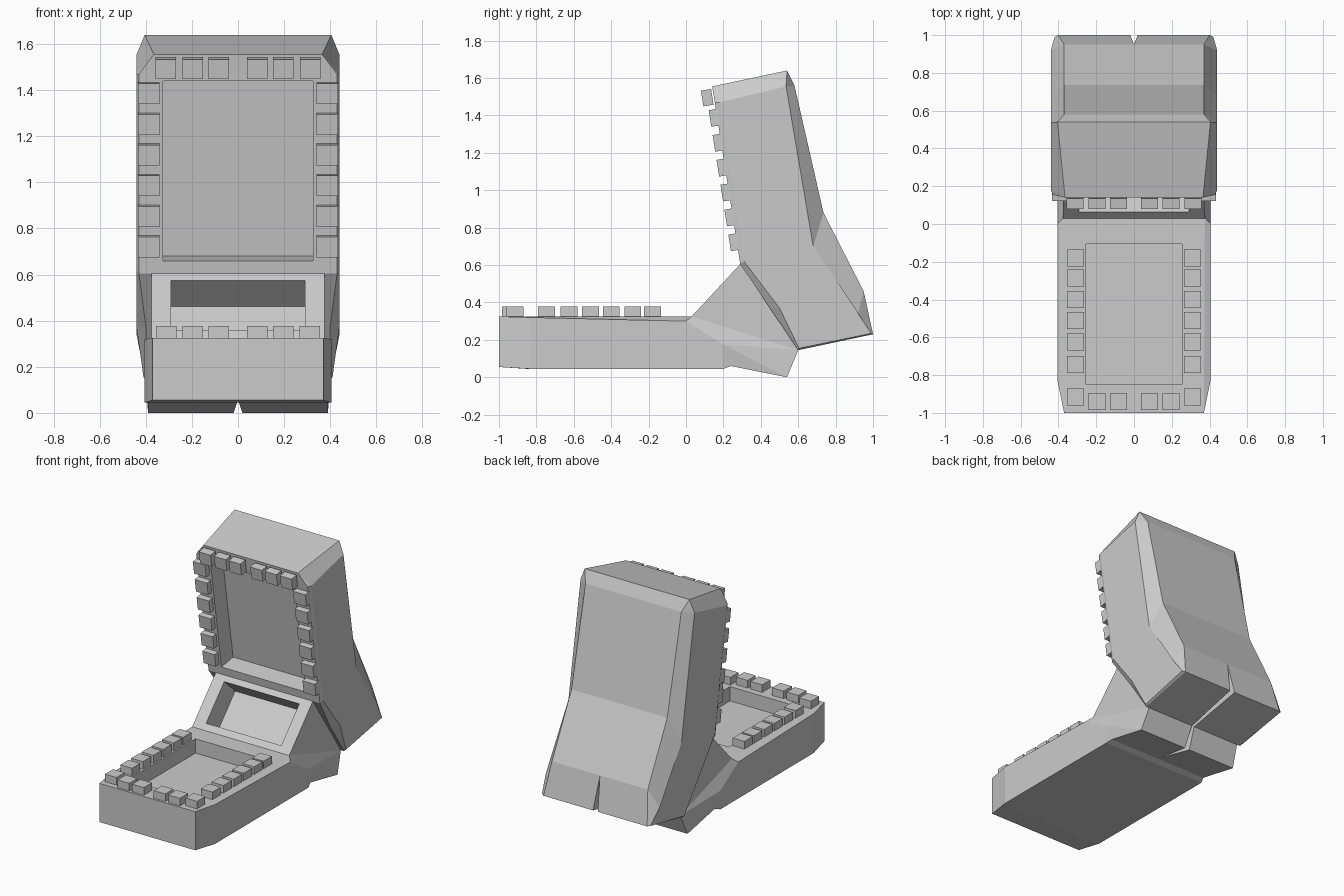
import bpy, bmesh, math
from mathutils import Matrix, Vector

if "Cube" in bpy.data.objects:
    bpy.data.objects.remove(bpy.data.objects["Cube"])


def finish(name, bm):
    bmesh.ops.recalc_face_normals(bm, faces=bm.faces)
    me = bpy.data.meshes.new(name)
    bm.to_mesh(me)
    bm.free()
    ob = bpy.data.objects.new(name, me)
    bpy.context.collection.objects.link(ob)
    return ob


def shell(name, rim, side=None):
    """Mirrored body: rim profile (x, y, z) across the middle, chamfered to a side profile."""
    bm = bmesh.new()
    cache = {}

    def face(pts):
        vs = []
        for p in pts:
            p = tuple(p)
            if p not in cache:
                cache[p] = bm.verts.new(p)
            if cache[p] not in vs:
                vs.append(cache[p])
        if len(vs) > 2:
            bm.faces.new(vs)

    def flip(p):
        return (-p[0], p[1], p[2])

    n = len(rim)
    for i in range(n):
        a, b = rim[i], rim[(i + 1) % n]
        face([a, b, flip(b), flip(a)])
        if side:
            c, d = side[i], side[(i + 1) % n]
            face([a, b, d, c])
            face([flip(p) for p in (a, b, d, c)])
    cap = side or rim
    face(cap)
    face([flip(p) for p in cap])
    return finish(name, bm)


def boxes(name, items):
    """Items are (centre, size, tilt about x)."""
    bm = bmesh.new()
    for c, s, tilt in items:
        m = Matrix.Translation(c) @ Matrix.Rotation(tilt, 4, 'X') @ Matrix.Diagonal((*s, 1))
        bmesh.ops.create_cube(bm, size=1, matrix=m)
    return finish(name, bm)


def combine(ob, tool, op='DIFFERENCE', keep=False):
    mod = ob.modifiers.new("cut", 'BOOLEAN')
    mod.operation, mod.object, mod.solver = op, tool, 'EXACT'
    bpy.context.view_layer.objects.active = ob
    bpy.ops.object.modifier_apply(modifier=mod.name)
    if not keep:
        bpy.data.objects.remove(tool)


# Lid
lid = shell("lid",
            [(.43, .29, .605), (.43, .154, 1.47), (.365, .14, 1.555), (.405, .54, 1.64),
             (.37, .58, 1.56), (.37, .735, .88), (.37, .95, .46), (.40, 1, .23),
             (.40, .6, .145), (.40, .445, .375)],
            [(.44, .31, .62), (.44, .18, 1.47), (.44, .18, 1.47), (.44, .535, 1.555),
             (.44, .535, 1.555), (.44, .68, .70), (.44, .92, .34), (.42, .99, .235),
             (.41, .605, .155), (.44, .5, .37)])

# Base with its tapered rear, plus the sloping neck
K, G, H = (.405, .2, .175), (.405, .2, .045), (.405, -.83, .045)
base = shell("base",
             [(.37, -1, .325), (.375, .03, .325), (.375, .6, .145), (.39, .54, 0),
              (.39, .24, .06), (.39, .2, .045), (.37, -.85, .045), (.37, -1, .055)],
             [(.405, -.83, .32), (.405, 0, .3), K, K, G, G, H, H])
neck = shell("neck", [(.375, .03, .325), (.375, .29, .605), (.375, .6, .145), (.375, .4, .12)])
combine(base, neck, 'UNION')

# Recesses
tilt = math.atan2(.15, .95)


def lid_y(z):
    return .29 - (z - .605) * .15 / .95


combine(lid, boxes("screen_cutter", [((0, lid_y(1.05), 1.05), (.65, .26, .79), tilt)]))
combine(base, boxes("tray_cutter", [((0, -.4775, .325), (.51, .745, .2), 0)]))
combine(base, boxes("window_cutter", [((0, .162, .4675), (.58, .33, .293), -math.atan2(.26, .28))]))

# V groove at the rear underside
bm = bmesh.new()
for p in [(0, .25, .055), (0, .953, .46), (.02, .55, -.01), (-.02, .55, -.01),
          (.02, 1.01, .22), (-.02, 1.01, .22)]:
    bm.verts.new(p)
bmesh.ops.convex_hull(bm, input=bm.verts)
groove = finish("groove_cutter", bm)
combine(base, groove, keep=True)
combine(lid, groove)

# Upper teeth: two side columns and a top row
teeth = []
for s in (-1, 1):
    for i in range(6):
        z = 1.388 - i * .133
        teeth.append(((s * .387, lid_y(z) - .011, z), (.094, .055, .09), tilt))
    for x in (.083, .196, .313):
        teeth.append(((s * x, lid_y(1.495) - .036, 1.495), (.09, .055, .085), tilt))
boxes("upper_teeth", teeth)

# Lower teeth: two side columns and a front row
teeth = []
for s in (-1, 1):
    for y in (-.18, -.285, -.4, -.51, -.625, -.745, -.915):
        teeth.append(((s * .311, y, .345), (.09, .09, .066), 0))
    for x in (.083, .196):
        teeth.append(((s * x, -.94, .345), (.09, .09, .066), 0))
boxes("lower_teeth", teeth)
